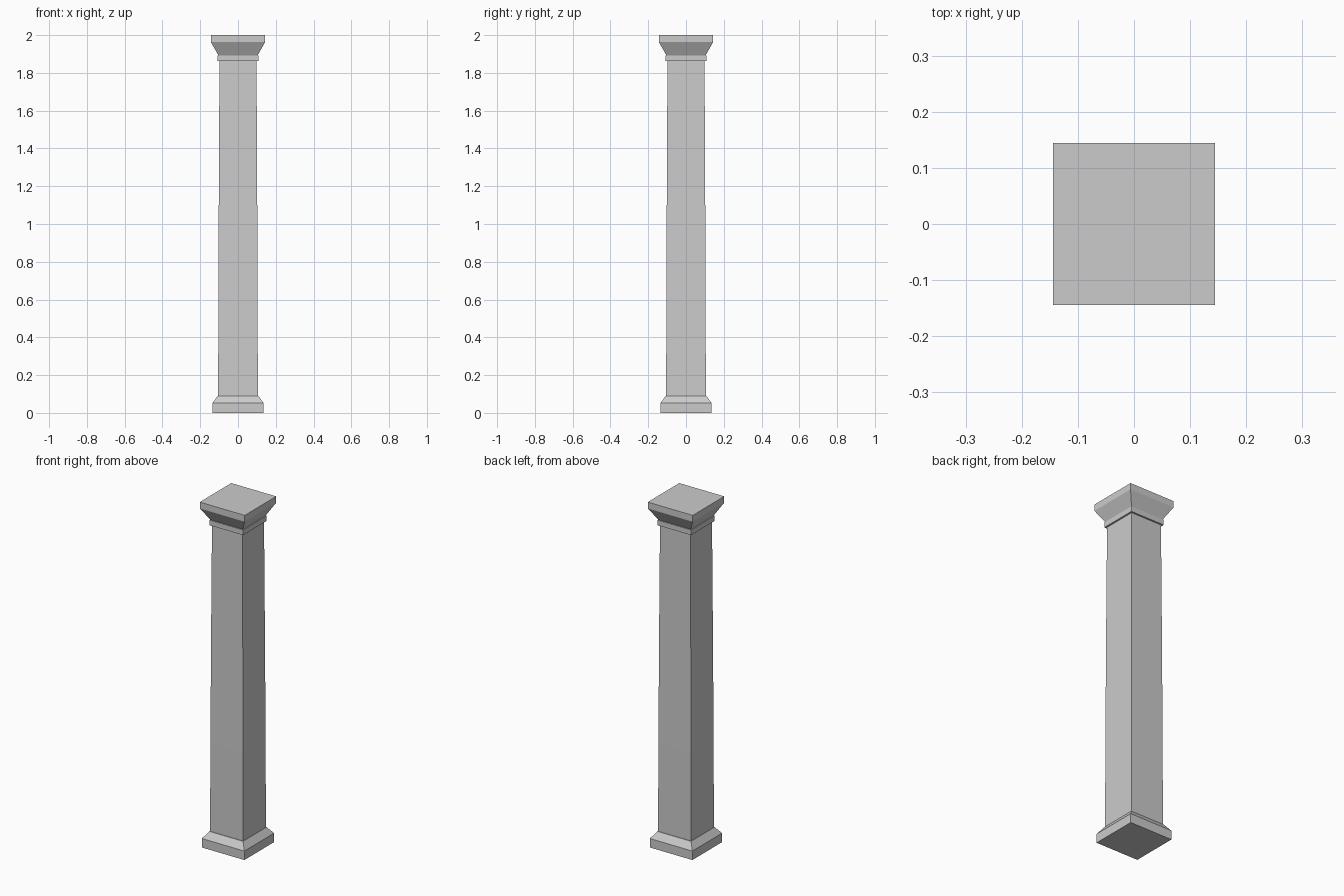
import bpy, bmesh

if "Cube" in bpy.data.objects:
    bpy.data.objects.remove(bpy.data.objects["Cube"])

def square_part(name, profile):
    """Stack square rings (half width, height) into one closed solid."""
    bm = bmesh.new()
    rings = [[bm.verts.new((sx * r, sy * r, z))
              for sx, sy in ((-1, -1), (1, -1), (1, 1), (-1, 1))]
             for r, z in profile]
    bm.faces.new(rings[0][::-1])
    bm.faces.new(rings[-1])
    for low, high in zip(rings, rings[1:]):
        for i in range(4):
            j = (i + 1) % 4
            bm.faces.new((low[i], low[j], high[j], high[i]))
    bmesh.ops.recalc_face_normals(bm, faces=bm.faces)
    mesh = bpy.data.meshes.new(name)
    bm.to_mesh(mesh)
    bm.free()
    obj = bpy.data.objects.new(name, mesh)
    bpy.context.collection.objects.link(obj)
    return obj

# Plinth with sloped shoulder
square_part("base", [(0.136, 0), (0.136, 0.052), (0.108, 0.09)])

# Shaft with a slight swelling taper
square_part("shaft", [(0.105, 0.09), (0.104, 0.6), (0.1015, 1.2), (0.098, 1.865)])

# Neck band, flared bell and top slab
square_part("capital", [(0.108, 1.862), (0.108, 1.892), (0.103, 1.892),
                        (0.144, 1.963), (0.144, 2.0)])
